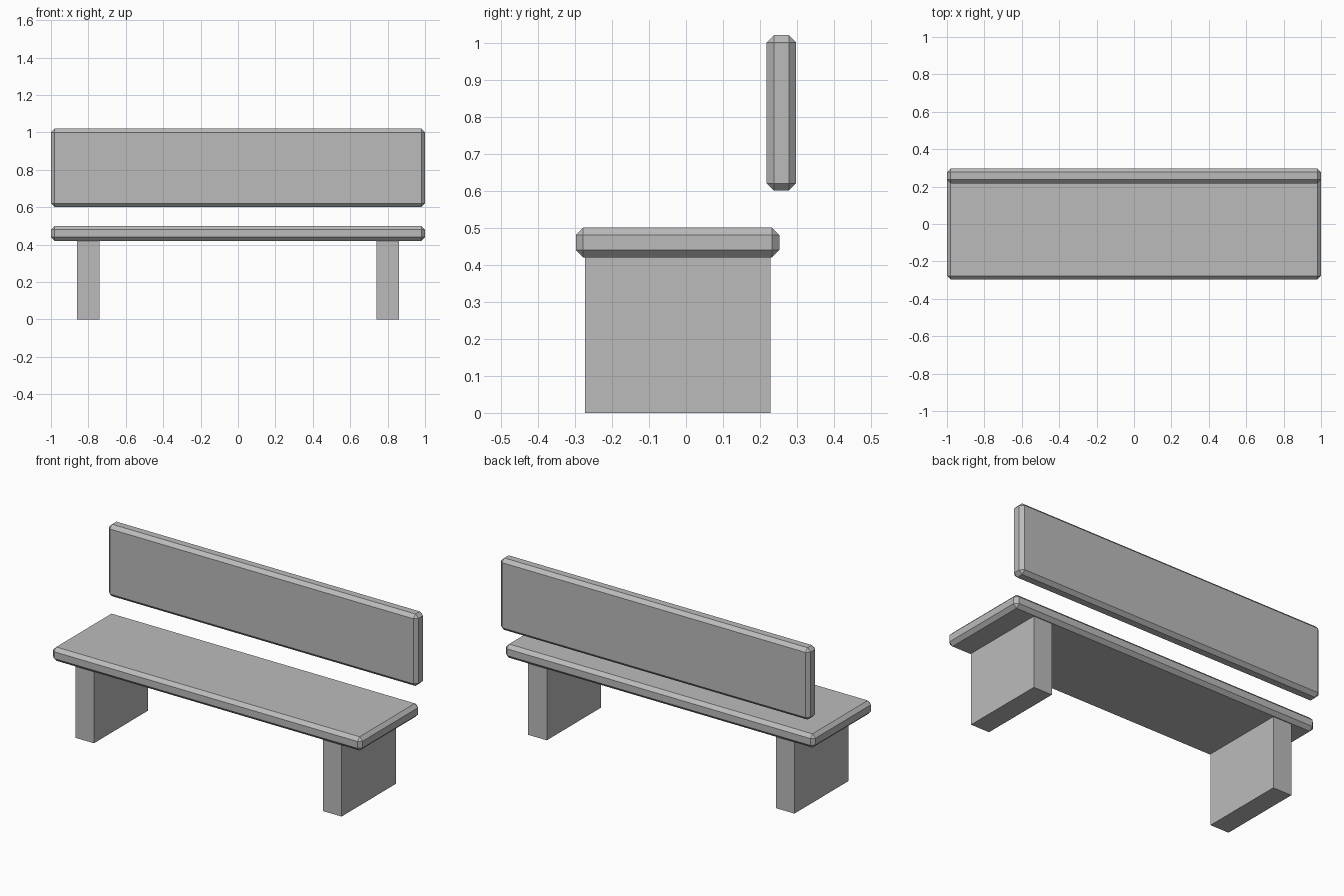
import bpy

if "Cube" in bpy.data.objects:
    bpy.data.objects.remove(bpy.data.objects["Cube"])

# One plain grey for the whole bench
grey = bpy.data.materials.new("stone_grey")
grey.diffuse_color = (0.5, 0.5, 0.5, 1.0)
grey.use_nodes = True
grey.node_tree.nodes["Principled BSDF"].inputs["Base Color"].default_value = grey.diffuse_color


def block(name, center, size, chamfer=0.0):
    """Box with an optional single-segment chamfer on every edge."""
    bpy.ops.mesh.primitive_cube_add(size=1, location=center)
    ob = bpy.context.object
    ob.name = name
    ob.scale = size
    bpy.ops.object.transform_apply(location=False, rotation=False, scale=True)
    ob.data.materials.append(grey)
    if chamfer:
        bevel = ob.modifiers.new("chamfer", 'BEVEL')
        bevel.width = chamfer
        bevel.segments = 1
        bevel.limit_method = 'NONE'
    return ob


# Seat slab and floating backrest
block("seat", (0, -0.0225, 0.46), (2.0, 0.55, 0.08), 0.02)
block("backrest", (0, 0.2575, 0.81), (2.0, 0.08, 0.42), 0.02)

# Slab legs, one at each end
for side, x in (("left", -0.8), ("right", 0.8)):
    block(side + "_leg", (x, -0.0225, 0.21), (0.12, 0.5, 0.42))
